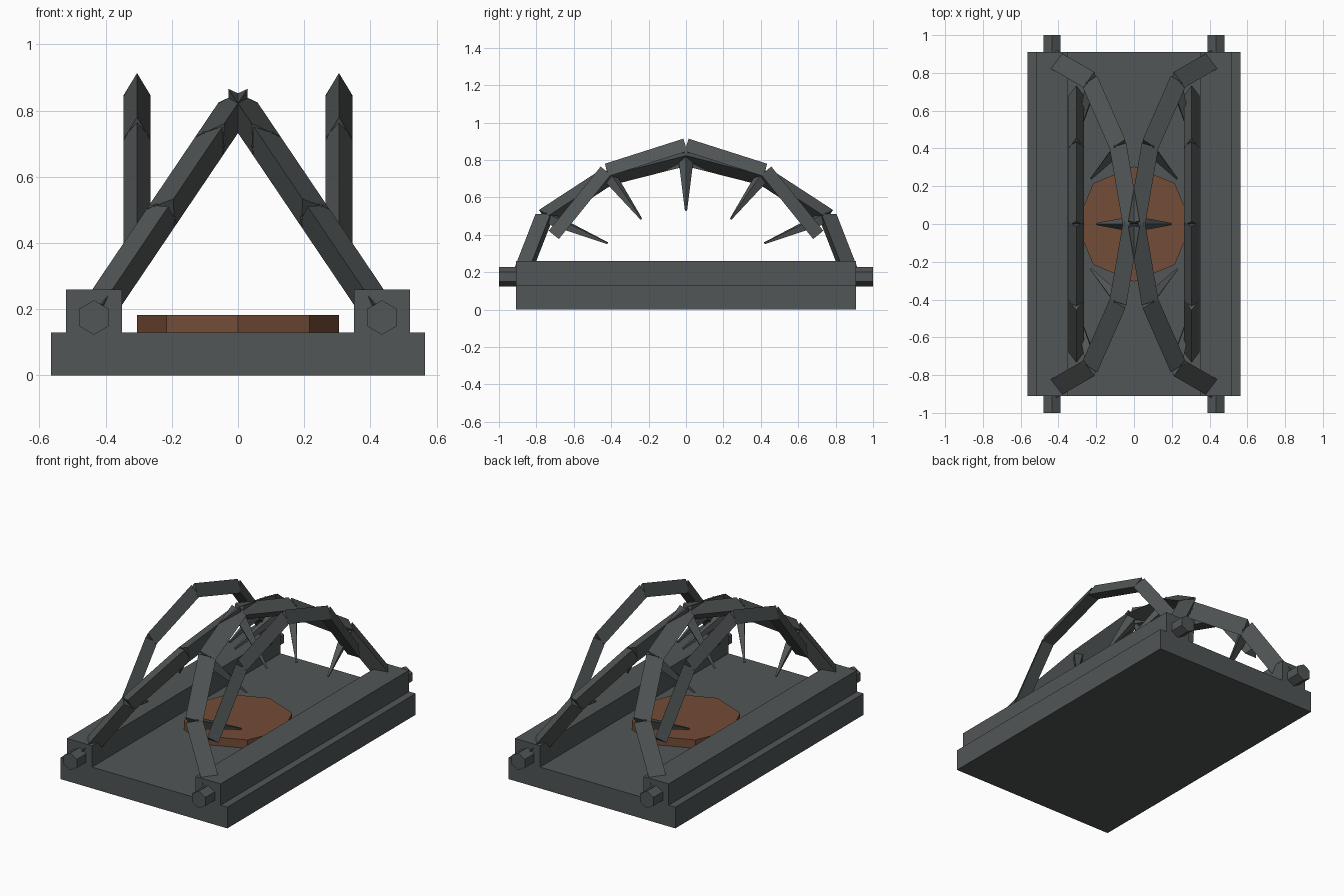
import bpy, bmesh, math
from mathutils import Vector

if "Cube" in bpy.data.objects:
    bpy.data.objects.remove(bpy.data.objects["Cube"])


def material(name, rgb):
    m = bpy.data.materials.new(name)
    m.diffuse_color = (*rgb, 1.0)
    m.use_nodes = True
    m.node_tree.nodes["Principled BSDF"].inputs["Base Color"].default_value = m.diffuse_color
    return m


IRON = material("dark_iron", (0.082, 0.092, 0.092))
RUST = material("rusty_brown", (0.175, 0.072, 0.038))


def finish(name, bm, mat):
    bmesh.ops.recalc_face_normals(bm, faces=bm.faces)
    mesh = bpy.data.meshes.new(name)
    bm.to_mesh(mesh)
    bm.free()
    mesh.materials.append(mat)
    ob = bpy.data.objects.new(name, mesh)
    bpy.context.collection.objects.link(ob)
    return ob


def loft(bm, p, q, out, sides, r0, r1):
    """Prism or spike from p to q, with one corner pointing towards out."""
    d = (q - p).normalized()
    out = (out - d * out.dot(d)).normalized()
    side = d.cross(out)
    rings = []
    for c, r in ((p, r0), (q, r1)):
        rings.append([bm.verts.new(c + r * (math.cos(a) * out + math.sin(a) * side))
                      for a in (math.tau * i / sides for i in range(sides))])
    a, b = rings
    for i in range(sides):
        j = (i + 1) % sides
        bm.faces.new((a[i], a[j], b[j], b[i]))
    bm.faces.new(a[::-1])
    bm.faces.new(b)


def box(name, x0, x1, y0, y1, z0, z1):
    bm = bmesh.new()
    bmesh.ops.create_cube(bm, size=1)
    for v in bm.verts:
        v.co = ((x0 + x1) / 2 + v.co.x * (x1 - x0),
                (y0 + y1) / 2 + v.co.y * (y1 - y0),
                (z0 + z1) / 2 + v.co.z * (z1 - z0))
    return finish(name, bm, IRON)


def prism(name, p, q, out, sides, r, mat):
    bm = bmesh.new()
    loft(bm, Vector(p), Vector(q), Vector(out), sides, r, r)
    return finish(name, bm, mat)


def arch(name, half, place, up, r):
    """Chain of triangular bars; half lists (y, z) from the foot to the top."""
    pts = [place(y, z) for y, z in half + [(-y, z) for y, z in half[-2::-1]]]
    bm = bmesh.new()
    for p, q in zip(pts, pts[1:]):
        loft(bm, p, q, up, 3, r, r)
    return finish(name, bm, IRON)


# Base slab and pressure plate
box("base", -0.565, 0.565, -0.91, 0.91, 0, 0.13)
prism("pressure_plate", (0, 0, 0.13), (0, 0, 0.182), (1, 0, 0), 8, 0.305, RUST)

LEAN = 0.675  # sideways run of a jaw per unit of height
JAW = [(-0.865, 0.20), (-0.75, 0.495), (-0.412, 0.715), (0, 0.82)]
SPRING = [(-0.698, 0.392), (-0.42, 0.735), (0, 0.869)]
# Spike root and tip as (y, z), lying in the plane of the jaw
SPIKES = [((-0.75, 0.495), (-0.42, 0.355)),
          ((-0.412, 0.715), (-0.24, 0.485)),
          ((0, 0.80), (0, 0.53)),
          ((0.412, 0.715), (0.24, 0.485)),
          ((0.75, 0.495), (0.42, 0.355))]

for s, label in ((-1, "left"), (1, "right")):
    # Side rail with a hexagonal rod through it
    xs = sorted((s * 0.35, s * 0.52))
    box(label + "_rail", *xs, -0.91, 0.91, 0.13, 0.26)
    prism(label + "_hinge_rod", (s * 0.435, -1, 0.175), (s * 0.435, 1, 0.175),
          (0, 0, 1), 6, 0.052, IRON)

    # Upright arch
    arch(label + "_upright_arch", SPRING,
         lambda y, z: Vector((s * 0.305, y, z)), Vector((0, 0, 1)), 0.0467)

    # Leaning jaw
    def jaw_point(y, z):
        return Vector((s * (0.399 - LEAN * (z - 0.231)), y, z))

    up = Vector((-s * LEAN, 0, 1)).normalized()
    arch(label + "_jaw", JAW, jaw_point, up, 0.058)

    # Spikes along the inside of the jaw
    bm = bmesh.new()
    across = up.cross(Vector((0, 1, 0)))
    for root, tip in SPIKES:
        loft(bm, jaw_point(*root), jaw_point(*tip), across, 4, 0.04, 0.006)
    finish(label + "_jaw_spikes", bm, IRON)
